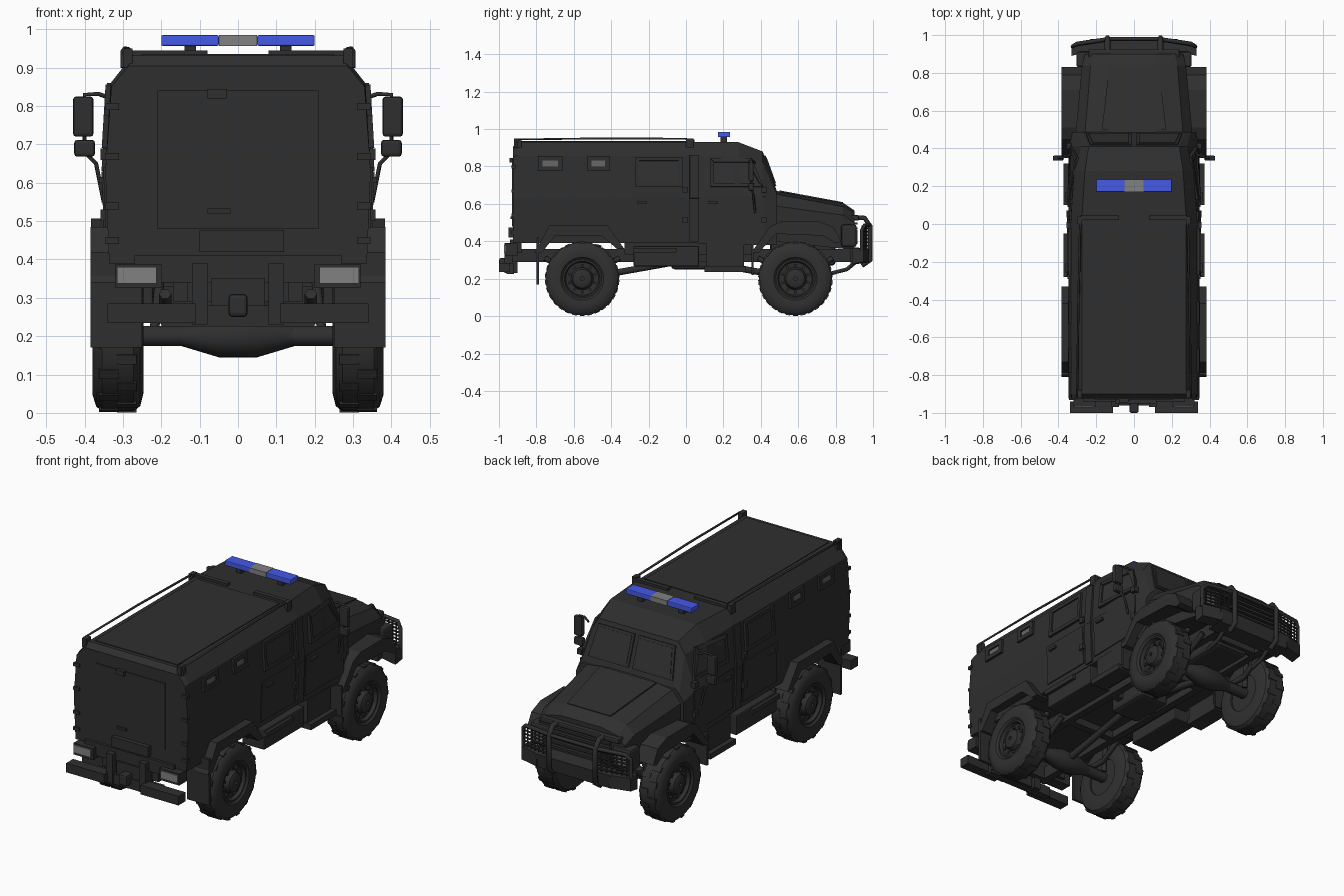
import bpy, bmesh, math
from mathutils import Vector, Matrix

cube = bpy.data.objects.get("Cube")
if cube:
    bpy.data.objects.remove(cube, do_unlink=True)


def material(name, r, g, b):
    mat = bpy.data.materials.new(name)
    mat.use_nodes = True
    mat.diffuse_color = (r, g, b, 1)
    shader = next(n for n in mat.node_tree.nodes if n.type == 'BSDF_PRINCIPLED')
    shader.inputs["Base Color"].default_value = (r, g, b, 1)
    shader.inputs["Roughness"].default_value = .7
    return mat


paint = material("charcoal paint", .028, .028, .028)
rubber = material("tyre rubber", .03, .03, .03)
glass = material("dark glass", .03, .03, .031)
haze = material("hazy glass", .13, .13, .13)
lamp = material("lamp grey", .22, .22, .22)
blue = material("beacon blue", .06, .1, .8)


def finish(name, bm, mat, mirror=False, bevel=0, smooth=False):
    bmesh.ops.recalc_face_normals(bm, faces=bm.faces)
    mesh = bpy.data.meshes.new(name)
    bm.to_mesh(mesh)
    bm.free()
    mesh.materials.append(mat)
    obj = bpy.data.objects.new(name, mesh)
    bpy.context.collection.objects.link(obj)
    if bevel:
        mod = obj.modifiers.new("Bevel", 'BEVEL')
        mod.width, mod.segments = bevel, 2
    if mirror:
        obj.modifiers.new("Mirror", 'MIRROR')
    if smooth:
        bpy.ops.object.select_all(action='DESELECT')
        obj.select_set(True)
        bpy.context.view_layer.objects.active = obj
        bpy.ops.object.shade_smooth_by_angle(angle=math.radians(35))


def box(name, xs, ys, zs, mat=paint, mirror=False, bevel=0):
    bm = bmesh.new()
    bmesh.ops.create_cube(bm, size=1)
    for v in bm.verts:
        v.co = [r[0] if c < 0 else r[1] for c, r in zip(v.co, (xs, ys, zs))]
    finish(name, bm, mat, mirror, bevel)


def loft(name, rings, mat=paint, mirror=False, closed=False, smooth=False):
    """Skin a row of equal-length closed rings; cap the ends unless the row closes on itself."""
    bm = bmesh.new()
    rows = [[bm.verts.new(p) for p in ring] for ring in rings]
    pairs = list(zip(rows, rows[1:])) + ([(rows[-1], rows[0])] if closed else [])
    for a, b in pairs:
        for i in range(len(a)):
            j = (i + 1) % len(a)
            bm.faces.new((a[i], a[j], b[j], b[i]))
    if not closed:
        bm.faces.new(rows[0])
        bm.faces.new(rows[-1])
    finish(name, bm, mat, mirror, smooth=smooth)


def hull(name, sections):
    """Symmetric shell from half sections of (x, z) at each y."""
    loft(name, [[(x, y, z) for x, z in half] + [(-x, y, z) for x, z in reversed(half)]
                for y, half in sections])


def side_prism(name, xs, outline, mirror=True):
    loft(name, [[(x, y, z) for y, z in outline] for x in xs], paint, mirror)


def plate(name, pts, rise, mat=paint, mirror=True):
    pts = [Vector(p) for p in pts]
    n = (pts[2] - pts[0]).cross(pts[3] - pts[1]).normalized()
    loft(name, [[p - n * rise for p in pts], [p + n * rise for p in pts]], mat, mirror)


def tube(name, pts, radius, mirror=True):
    curve = bpy.data.curves.new(name, 'CURVE')
    curve.dimensions, curve.bevel_depth, curve.bevel_resolution = '3D', radius, 1
    curve.use_fill_caps = True
    spline = curve.splines.new('POLY')
    spline.points.add(len(pts) - 1)
    for point, co in zip(spline.points, pts):
        point.co = (*co, 1)
    curve.materials.append(paint)
    obj = bpy.data.objects.new(name, curve)
    bpy.context.collection.objects.link(obj)
    if mirror:
        obj.modifiers.new("Mirror", 'MIRROR')


def lathe(name, profile, y, z, mat, mirror=True):
    """Turn (x, radius) points about an axle parallel to x."""
    steps = [math.tau * i / 40 for i in range(40)]
    loft(name, [[(x, y + r * math.cos(a), z + r * math.sin(a)) for x, r in profile]
                for a in steps], mat, mirror, closed=True, smooth=True)


# Armoured rear box, cab and hood
wall = [(.336, .39), (.346, .63), (.332, .86), (.275, .932)]
cab = [(.05, wall),
       (.28, [(.342, .38), (.348, .64), (.315, .85), (.26, .93)]),
       (.41, [(.345, .38), (.345, .64), (.28, .82), (.24, .88)]),
       (.487, [(.33, .38), (.325, .60), (.30, .64), (.27, .665)])]
hull("rear_body", [(-.925, wall[:2] + [(.33, .85), (.285, .905)]), (-.90, wall), (.05, wall)])
hull("cab", cab)
hull("hood", [(.47, [(.31, .40), (.31, .59), (.26, .655), (.12, .672)]),
              (.84, [(.275, .36), (.275, .54), (.23, .585), (.12, .605)]),
              (.90, [(.26, .36), (.26, .50), (.215, .545), (.12, .565)])])
plate("hood_panel", [(.17, .5, .668), (.13, .84, .605), (-.13, .84, .605), (-.17, .5, .668)], .004,
      mirror=False)


def side_x(y, z):
    y = min(max(y, .05), .48)
    (y0, a), (y1, b) = next(p for p in zip(cab, cab[1:]) if p[0][0] <= y <= p[1][0])
    t = (y - y0) / (y1 - y0)
    ring = [(p[0] + (q[0] - p[0]) * t, p[1] + (q[1] - p[1]) * t) for p, q in zip(a, b)]
    for (xa, za), (xb, zb) in zip(ring, ring[1:]):
        if z <= zb:
            return xa + (xb - xa) * (z - za) / (zb - za)
    return ring[-1][0]


def side_plate(name, outline, rise, mat=paint):
    plate(name, [(side_x(y, z), y, z) for y, z in outline], rise, mat)


# Side windows: pane inside a raised four-piece surround
def window(name, y0, y1, z0, z1, lean=0, rim=.02, mat=glass):
    outer = [(y0, z0), (y1, z0), (y1 - lean, z1), (y0, z1)]
    y0, y1, z0, z1 = y0 + rim, y1 - rim, z0 + rim, z1 - rim
    inner = [(y0, z0), (y1, z0), (y1 - lean, z1), (y0, z1)]
    side_plate(name + "_pane", inner, .005, mat)
    for i in range(4):
        j = (i + 1) % 4
        side_plate(name + "_surround", [outer[i], outer[j], inner[j], inner[i]], .013)


window("rear_port", -.79, -.66, .775, .855, rim=.024, mat=haze)
window("middle_port", -.53, -.41, .775, .855, rim=.024, mat=haze)
window("crew_window", -.27, -.02, .69, .85)
window("door_window", .13, .41, .69, .84, .06)
for name, y0, y1 in (("crew_door", -.29, 0), ("cab_door", .09, .42)):
    side_plate(name, [(y0, .42), (y1, .42), (y1, .64), (y0, .64)], .006)
    box(name + "_handle", (.34, .362), (y0 + .03, y0 + .08), (.60, .615), mirror=True)
    for z in (.5, .66):
        box(name + "_hinge", (.33, .358), (y1 - .02, y1 + .01), (z, z + .03), mirror=True)
for name, z0, z1 in (("pillar_lower", .40, .63), ("pillar_upper", .63, .86)):
    side_plate(name, [(.02, z0), (.07, z0), (.07, z1), (.02, z1)], .01)

# Split windscreen
for rise, rim, mat, name in ((.006, 0, paint, "windscreen_frame"), (.009, .014, glass, "windscreen_glass")):
    low, high = .477 - rim / 3, .419 + rim / 3
    plate(name, [(.012 + rim, low, .695 + rim), (.255 - rim, low, .695 + rim),
                 (.232 - rim, high, .858 - rim), (.012 + rim, high, .858 - rim)], rise, mat)

# Roof panels, lashed aerials and their hooks
box("roof_front_lip", (.08, .28), (.02, .045), (.93, .945), mirror=True)
box("roof_panel", (-.25, .25), (-.88, 0), (.925, .936))
tube("roof_aerial", [(.30, -.91, .90), (.30, -.9, .945), (.295, -.45, .95), (.285, 0, .948), (.285, .03, .93)], .006)
for y in (-.9, .02):
    box("roof_hook", (.275, .30), (y - .02, y + .02), (.90, .95), mirror=True)

# Beacon bar
box("beacon_ends", (.05, .20), (.17, .236), (.957, .985), blue, True, .004)
box("beacon_centre", (-.05, .05), (.17, .236), (.957, .985), lamp)
box("beacon_feet", (.11, .14), (.185, .22), (.925, .958), mirror=True)

# Wheel arches and mud flaps
side_prism("front_fender", (.26, .383), [(.35, .34), (.45, .48), (.51, .507), (.71, .507), (.79, .475), (.83, .40),
                                         (.80, .39), (.73, .43), (.48, .44), (.39, .34)])
side_prism("rear_arch", (.30, .385), [(-.81, .34), (-.73, .485), (-.42, .485), (-.33, .36),
                                      (-.37, .36), (-.45, .43), (-.70, .43), (-.77, .34)])
box("rear_mud_flap", (.25, .385), (-.80, -.785), (.17, .42), mirror=True)
box("front_mud_flap", (.25, .38), (.35, .362), (.22, .38), mirror=True)

# Wheels with shallow tread lugs, hubs and bolts
for label, y in (("rear", -.555), ("front", .585)):
    lathe(label + "_tyre", [(.25, .10), (.247, .15), (.255, .182), (.272, .196), (.355, .196), (.37, .183),
                            (.38, .15), (.376, .115), (.36, .098)], y, .2, rubber)
    lathe(label + "_rim", [(.26, .01), (.26, .11), (.365, .11), (.368, .095), (.35, .088), (.345, .06),
                           (.37, .05), (.378, .035), (.378, .01)], y, .2, paint)
    lugs, bolts = bmesh.new(), bmesh.new()
    for i in range(30):
        turn = Matrix.Translation((0, y, .2)) @ Matrix.Rotation(math.tau * i / 30, 4, 'X')
        lug = Matrix.Translation((.29 if i % 2 else .337, 0, .19)) @ Matrix.Diagonal((.05, .026, .018, 1))
        bmesh.ops.create_cube(lugs, size=1, matrix=turn @ lug)
        if i % 3 == 0:
            bolt = Matrix.Translation((.35, 0, .072)) @ Matrix.Scale(.014, 4)
            bmesh.ops.create_cube(bolts, size=1, matrix=turn @ bolt)
    finish(label + "_tread", lugs, rubber, True)
    finish(label + "_wheel_bolts", bolts, paint, True)
    # Axle, differential and springs
    tube(label + "_axle", [(-.27, y, .2), (.27, y, .2)], .03, False)
    lathe(label + "_differential", [(-.15, .025), (-.05, .055), (.05, .055), (.15, .025)], y, .2, paint, False)
    tube(label + "_leaf_spring", [(.19, y - .2, .31), (.19, y - .08, .24), (.19, y + .08, .24), (.19, y + .2, .31)], .016)
    tube(label + "_damper", [(.22, y + .05, .2), (.2, y + .09, .38)], .014)

# Chassis, drive shaft, gearbox and belly
box("chassis_rail", (.13, .17), (-.93, .90), (.29, .36), mirror=True)
box("belly", (-.29, .29), (-.33, .36), (.33, .39))
for y in (-.9, -.35, .0, .35, .8):
    box("cross_member", (-.15, .15), (y - .02, y + .02), (.29, .34))
tube("drive_shaft", [(0, -.555, .2), (0, -.05, .29), (0, .1, .29), (0, .585, .2)], .02, False)
box("gearbox", (-.09, .09), (-.08, .17), (.25, .34), bevel=.02)
box("engine_sump", (-.1, .1), (.45, .8), (.27, .42), bevel=.02)

# Side lockers and steps
box("side_locker", (.22, .355), (-.28, .07), (.265, .375), mirror=True, bevel=.008)
box("locker_step", (.30, .372), (-.28, -.05), (.34, .365), mirror=True)
box("cab_step", (.28, .372), (.10, .32), (.235, .265), mirror=True)
box("cab_step_riser", (.28, .345), (.11, .31), (.26, .39), mirror=True)

# Rear door, bumper, lamps and tow hitch
box("rear_door", (-.21, .21), (-.93, -.91), (.48, .84))
box("rear_handle", (-.08, -.02), (-.938, -.92), (.52, .533))
box("rear_camera", (-.08, -.03), (-.945, -.92), (.82, .845))
box("rear_step", (-.10, .12), (-.95, -.91), (.42, .475))
for z in (.44, .53, .66, .79):
    box("rear_hinge", (.31, .345), (-.932, -.91), (z, z + .018), mirror=True)
box("rear_sill", (-.27, .27), (-.94, -.88), (.34, .41))
box("rear_bumper_end", (.11, .34), (-1, -.94), (.235, .285), mirror=True)
box("rear_bumper_beam", (-.2, .2), (-.96, -.92), (.225, .28))
box("bumper_bracket", (.08, .12), (-.97, -.9), (.23, .39), mirror=True)
box("tail_lamp_housing", (.20, .32), (-.965, -.9), (.325, .388), mirror=True)
box("tail_lamp", (.212, .315), (-.972, -.96), (.338, .38), lamp, True)
box("tow_hitch", (-.025, .025), (-1, -.92), (.25, .31), bevel=.01)
box("tow_plate", (-.07, .07), (-.95, -.91), (.23, .35))

# Front bumper, grille, headlamps and guard
side_prism("front_bumper", (-.23, .23), [(.88, .275), (.97, .285), (.98, .36), (.88, .37)], False)
loft("bumper_corner", [[(x, y - .06, .28), (x, y, .29), (x, y, .36), (x, y - .06, .365)]
                       for x, y in ((.22, .978), (.33, .95))], paint, True)
for i in range(5):
    z = .385 + i * .026
    box("grille_slat", (-.18, .18), (.89, .918), (z, z + .012))
box("grille_top", (-.24, .24), (.86, .925), (.51, .54), bevel=.008)
box("headlamp_housing", (.19, .305), (.83, .912), (.37, .49), mirror=True, bevel=.012)
box("headlamp", (.215, .285), (.90, .916), (.395, .46), haze, True)
tube("guard_post", [(.14, .94, .27), (.14, .985, .30), (.14, .985, .48), (.14, .955, .525), (.14, .90, .525)], .015)
tube("guard_bar", [(-.14, .98, .485), (.14, .98, .485)], .01, False)
tube("lamp_guard", [(.14, .978, .485), (.30, .955, .485), (.325, .94, .46), (.325, .94, .35)], .011)
for i in range(6):
    x, z = .165 + i * .027, .375 + i * .019
    tube("lamp_guard_upright", [(x, .966 - i * .005, .35), (x, .966 - i * .005, .485)], .0045)
    tube("lamp_guard_rung", [(.14, .97, z), (.325, .942, z)], .0045)
tube("tow_strut", [(.15, .78, .23), (.15, .86, .25), (.15, .92, .30)], .012)

# Wing mirrors on tube arms
tube("mirror_arm", [(.33, .37, .82), (.365, .355, .832), (.40, .35, .83), (.40, .35, .68), (.37, .36, .65), (.35, .37, .55)], .006)
box("mirror_main", (.377, .43), (.335, .362), (.72, .825), mirror=True, bevel=.008)
box("mirror_small", (.373, .427), (.335, .362), (.668, .712), mirror=True, bevel=.008)
